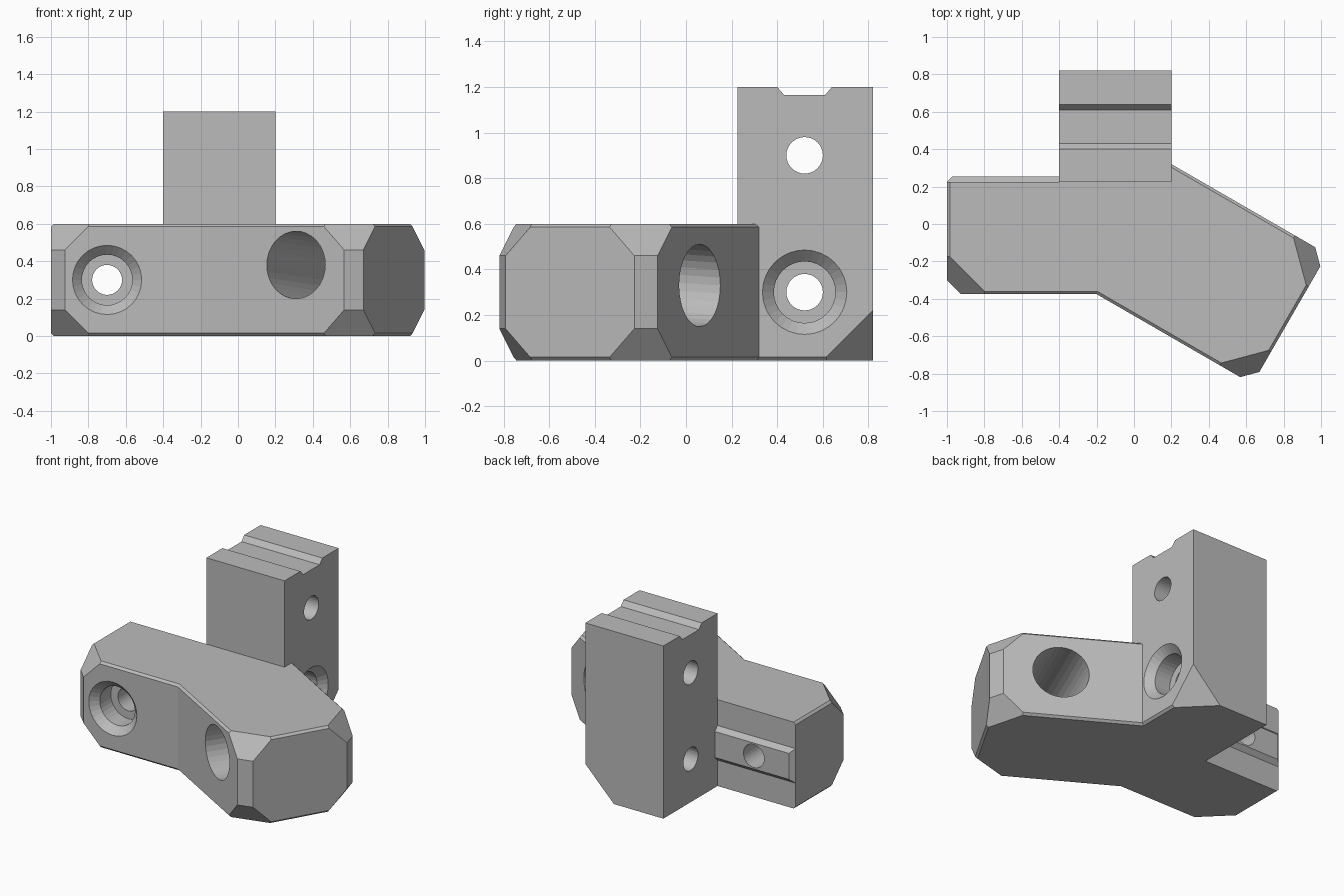
import bpy, bmesh, math
from mathutils import Vector

if "Cube" in bpy.data.objects:
    bpy.data.objects.remove(bpy.data.objects["Cube"], do_unlink=True)

grey = bpy.data.materials.new("plain_grey")
grey.use_nodes = True
grey.diffuse_color = (0.5, 0.5, 0.5, 1)
grey.node_tree.nodes["Principled BSDF"].inputs["Base Color"].default_value = (0.5, 0.5, 0.5, 1)


def to_object(name, bm):
    bmesh.ops.recalc_face_normals(bm, faces=bm.faces[:])
    mesh = bpy.data.meshes.new(name)
    bm.to_mesh(mesh)
    bm.free()
    mesh.materials.append(grey)
    obj = bpy.data.objects.new(name, mesh)
    bpy.context.collection.objects.link(obj)
    return obj


def hull(name, points):
    bm = bmesh.new()
    for p in points:
        bm.verts.new(p)
    bmesh.ops.convex_hull(bm, input=bm.verts[:])
    return to_object(name, bm)


def lathe(name, start, axis, profile, sides=32):
    """Solid turned around an axis; profile holds (depth, radius) pairs."""
    bm = bmesh.new()
    turn = Vector(axis).to_track_quat('Z', 'Y')
    rings = []
    for depth, r in profile:
        ring = []
        for i in range(sides):
            a = math.tau * i / sides
            local = Vector((r * math.cos(a), r * math.sin(a), depth))
            ring.append(bm.verts.new(Vector(start) + turn @ local))
        rings.append(ring)
    for low, high in zip(rings, rings[1:]):
        for i in range(sides):
            j = (i + 1) % sides
            bm.faces.new((low[i], low[j], high[j], high[i]))
    bm.faces.new(rings[0][::-1])
    bm.faces.new(rings[-1])
    return to_object(name, bm)


def cut(target, cutter):
    mod = target.modifiers.new("cut", 'BOOLEAN')
    mod.operation = 'DIFFERENCE'
    mod.solver = 'EXACT'
    mod.object = cutter
    bpy.context.view_layer.objects.active = target
    bpy.ops.object.modifier_apply(modifier=mod.name)


# Main directions of the angled arm
along = Vector((math.cos(math.pi / 6), -0.5, 0))
across = Vector((0.5, math.cos(math.pi / 6), 0))
X, Y, Z = Vector((1, 0, 0)), Vector((0, 1, 0)), Vector((0, 0, 1))
front_tip = along * 0.976 - across * 0.425
back_tip = along * 0.976 + across * 0.377
H = 0.6

# Body: bent plan raised to the arm height, tower raised further
bm = bmesh.new()
plan = [(-1, 0.225), (-1, -0.375), (-0.2, -0.375), front_tip[:2], back_tip[:2],
        (0.2, 0.32), (0.2, 0.82), (-0.4, 0.82), (-0.4, 0.225)]


def raise_face(face, height):
    """Add walls and a cap above a face; return the cap."""
    low = list(face.verts)
    high = [bm.verts.new(v.co + Z * height) for v in low]
    for i in range(len(low)):
        j = (i + 1) % len(low)
        bm.faces.new((low[i], low[j], high[j], high[i]))
    return bm.faces.new(high)


def nearest(face, point):
    return min(face.verts, key=lambda v: (v.co - Vector(point)).length)


base = bm.faces.new([bm.verts.new((x, y, 0)) for x, y in plan])
top = raise_face(base, H)
bmesh.utils.face_split(top, nearest(top, (-0.4, 0.225, H)), nearest(top, (0.2, 0.32, H)),
                       coords=[(0.2, 0.225, H)])
tower = next(f for f in bm.faces if all(v.co.z > 0.5 and v.co.y > 0.2 and -0.5 < v.co.x < 0.3
                                        for v in f.verts))
raise_face(tower, H)
bm.faces.remove(tower)
bmesh.ops.recalc_face_normals(bm, faces=bm.faces[:])
flat = [e for e in bm.edges if e.is_manifold and e.calc_face_angle() < 0.01]
bmesh.ops.dissolve_edges(bm, edges=flat, use_verts=True)

# Fine bevel on the exposed top and bottom rims
rims = []
for e in bm.edges:
    za, zb = (v.co.z for v in e.verts)
    if abs(za - zb) > 0.01 or za > 0.7 or not e.is_manifold or e.calc_face_angle_signed() < 0.1:
        continue
    side = min(e.link_faces, key=lambda f: abs(f.normal.z))
    tower_left = side.normal.x < -0.99 and e.verts[0].co.x > -0.5
    if side.normal.y < 0.99 and not tower_left:
        rims.append(e)
bmesh.ops.bevel(bm, geom=rims, offset=0.015, segments=1, profile=0.5, affect='EDGES')


def slice_corner(corner, point, normal):
    """Cut off the material beyond a plane, only around one corner."""
    faces = [f for f in bm.faces
             if any((v.co.xy - corner.xy).length < 0.45 for v in f.verts)]
    geom = {g for f in faces for g in (f, *f.edges, *f.verts)}
    bmesh.ops.bisect_plane(bm, geom=list(geom), dist=1e-5, plane_co=point,
                           plane_no=normal.normalized(), clear_outer=True)
    bmesh.ops.holes_fill(bm, edges=[e for e in bm.edges if e.is_boundary], sides=0)


# Chamfered uprights and clipped corners on the free ends
ends = [(Vector((-1, -0.375, 0)), -X, -Y),
        (front_tip, along, -across),
        (back_tip, along, across)]
for corner, a, b in ends:
    slice_corner(corner, corner - a * 0.075, a + b)
    slice_corner(corner, corner - a * 0.215, a + b - Z)
    slice_corner(corner, corner - a * 0.215 + Z * H, a + b + Z)
tower_foot = Vector((0.2, 0.82, 0))
slice_corner(tower_foot, tower_foot - X * 0.22, X + Y - Z)
body = to_object("bracket_body", bm)

# Tapered rail on the back of the straight arm
rail = hull("locating_rail", [(x, y, 0.3 + s * half)
                              for y, half, left in ((0.225, 0.12, -1), (0.255, 0.09, -0.97))
                              for x in (left, -0.4) for s in (-1, 1)])

# Matching channel across the tower top
channel = hull("channel_cutter", [(x, 0.52 + s * half, z)
                                  for z, half in ((1.165, 0.09), (1.235, 0.15))
                                  for x in (-0.6, 0.4) for s in (-1, 1)])

# Bolt holes, counterbored bolt holes and the slanted socket
counterbore = [(-0.1, 0.185), (0, 0.185), (0.05, 0.135), (0.17, 0.135), (0.17, 0.08), (0.8, 0.08)]
arm_hole = lathe("arm_hole_cutter", (-0.7, -0.375, 0.3), Y, counterbore)
tower_hole = lathe("tower_hole_cutter", (0.2, 0.52, 0.3), -X, counterbore)
upper_hole = lathe("upper_hole_cutter", (0.4, 0.52, 0.9), -X, [(0, 0.08), (1, 0.08)])
socket_in, socket_out = Vector((0.31, -0.67, 0.38)), Vector((0.65, 0.06, 0.33))
socket = lathe("socket_cutter", socket_in, socket_out - socket_in, [(-0.3, 0.18), (1.1, 0.18)])

cutters = [channel, arm_hole, tower_hole, upper_hole, socket]
cut(rail, arm_hole)
for c in cutters:
    cut(body, c)
for c in cutters:
    bpy.data.objects.remove(c, do_unlink=True)
